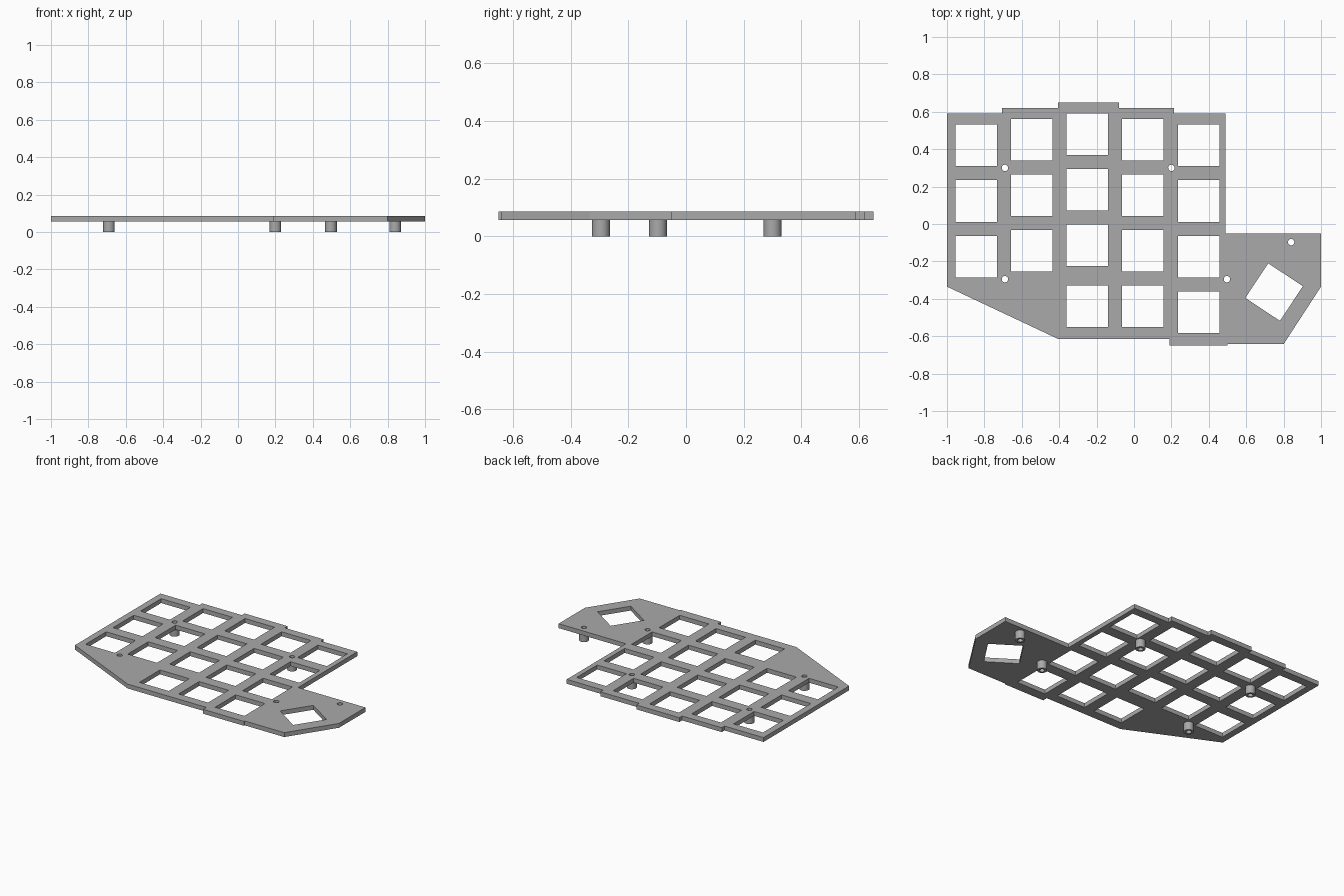
import bpy
import bmesh
import math
from mathutils import Vector

cube = bpy.data.objects.get("Cube")
if cube:
    bpy.data.objects.remove(cube, do_unlink=True)

PLATE_BOTTOM, PLATE_TOP = 0.057, 0.087
KEY, PITCH = 0.222, 0.297

grey = bpy.data.materials.new("matte grey")
grey.use_nodes = True
color = (0.4, 0.4, 0.4, 1)
grey.diffuse_color = color
grey.node_tree.nodes["Principled BSDF"].inputs["Base Color"].default_value = color


def square(x, y, size, angle=0):
    """Corners of a square cutout."""
    r = size / math.sqrt(2)
    return [(x + r * math.cos(a), y + r * math.sin(a))
            for a in (math.radians(angle + 45 + 90 * i) for i in range(4))]


def circle(x, y, r, n=32):
    return [(x + r * math.cos(math.tau * i / n), y + r * math.sin(math.tau * i / n))
            for i in range(n)]


def extruded(name, loops, z0, z1):
    """Solid from an outer loop and any hole loops."""
    bm = bmesh.new()
    edges = []
    for loop in loops:
        verts = [bm.verts.new((x, y, z0)) for x, y in loop]
        edges += [bm.edges.new((v, verts[i - 1])) for i, v in enumerate(verts)]
    bmesh.ops.triangle_fill(bm, edges=edges, use_beauty=True)
    up = bmesh.ops.extrude_face_region(bm, geom=bm.faces[:], use_keep_orig=True)
    top = [v for v in up["geom"] if isinstance(v, bmesh.types.BMVert)]
    bmesh.ops.translate(bm, verts=top, vec=Vector((0, 0, z1 - z0)))
    bmesh.ops.recalc_face_normals(bm, faces=bm.faces[:])
    bmesh.ops.dissolve_limit(bm, angle_limit=0.001, verts=[], edges=bm.edges[:])
    mesh = bpy.data.meshes.new(name)
    bm.to_mesh(mesh)
    bm.free()
    mesh.materials.append(grey)
    obj = bpy.data.objects.new(name, mesh)
    bpy.context.collection.objects.link(obj)
    return obj


# Stepped plate outline
outline = [(-1, 0.59), (-0.705, 0.59), (-0.705, 0.62), (-0.405, 0.62),
           (-0.405, 0.65), (-0.08, 0.65), (-0.08, 0.62), (0.215, 0.62),
           (0.215, 0.59), (0.49, 0.59), (0.49, -0.05), (1, -0.05),
           (1, -0.335), (0.8, -0.642), (0.5, -0.642), (0.5, -0.65),
           (0.19, -0.65), (0.19, -0.615), (-0.405, -0.615), (-1, -0.335)]

# Key cutouts: staggered columns given as top row height and row count
columns = [(0.42, 3), (0.45, 3), (0.48, 4), (0.45, 4), (0.42, 4)]
cutouts = []
for c, (top_y, rows) in enumerate(columns):
    for r in range(rows):
        y = top_y - PITCH * r
        if c == 2 and r == 3:
            y -= 0.03
        cutouts.append(square(-0.843 + PITCH * c, y, KEY))
cutouts.append(square(0.749, -0.364, KEY, -33.5))  # thumb key

# Screw holes and hollow standoffs
screws = [(-0.69, 0.3), (0.2, 0.3), (-0.69, -0.295), (0.497, -0.295), (0.84, -0.097)]
holes = [circle(x, y, 0.017) for x, y in screws]
extruded("key_plate", [outline] + cutouts + holes, PLATE_BOTTOM, PLATE_TOP)

for i, (x, y) in enumerate(screws):
    post = extruded(f"standoff_{i + 1}", [circle(x, y, 0.031), holes[i]], 0, PLATE_BOTTOM)
    bpy.ops.object.select_all(action="DESELECT")
    post.select_set(True)
    bpy.context.view_layer.objects.active = post
    bpy.ops.object.shade_smooth_by_angle(angle=math.radians(40))
